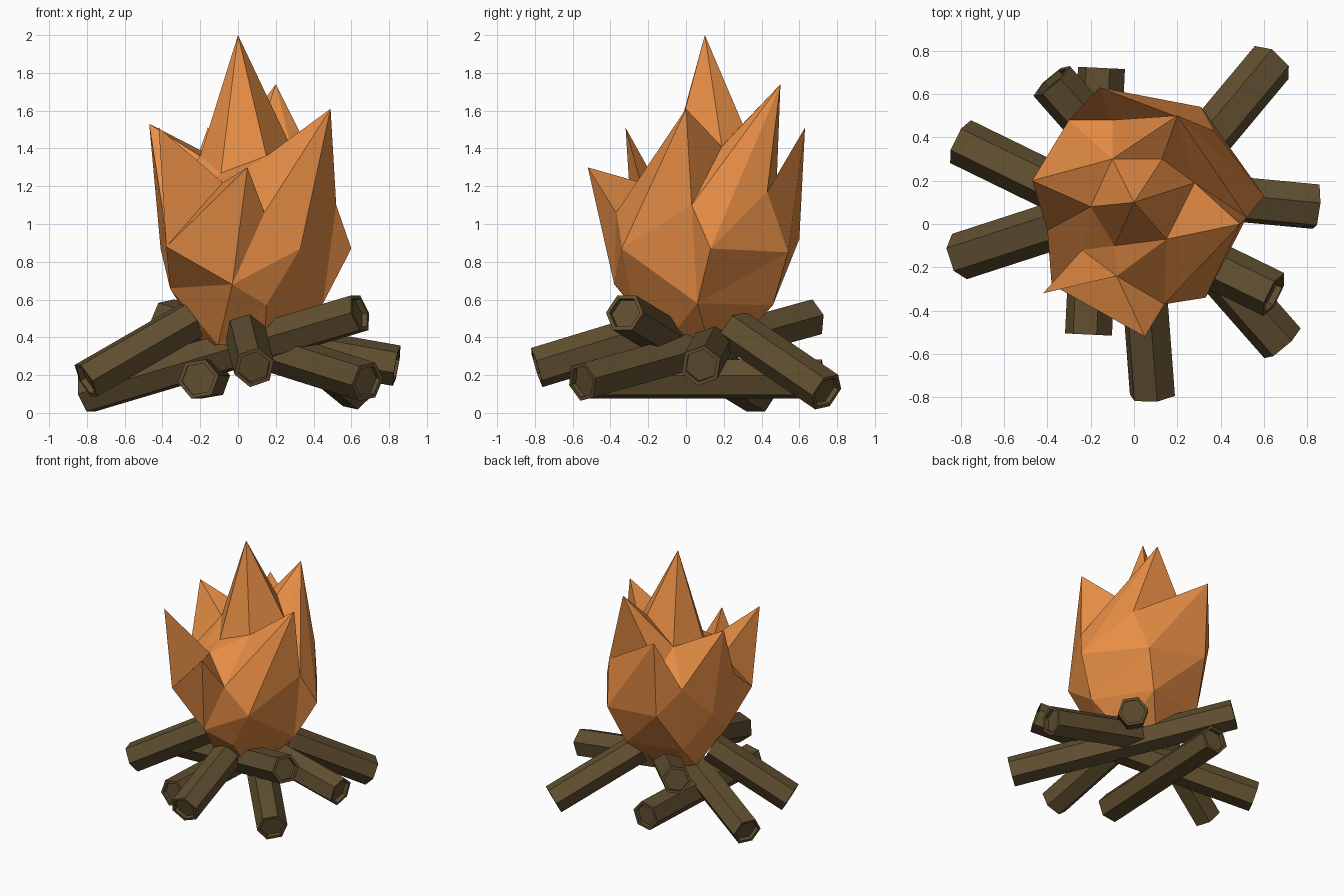
import bpy, bmesh, math
from mathutils import Vector

if "Cube" in bpy.data.objects:
    bpy.data.objects.remove(bpy.data.objects["Cube"])


def material(name, rgb):
    m = bpy.data.materials.new(name)
    m.diffuse_color = (*rgb, 1)
    m.use_nodes = True
    m.node_tree.nodes["Principled BSDF"].inputs["Base Color"].default_value = m.diffuse_color
    return m


def add_object(name, bm, mat):
    bmesh.ops.recalc_face_normals(bm, faces=bm.faces)
    me = bpy.data.meshes.new(name)
    bm.to_mesh(me)
    bm.free()
    me.materials.append(mat)
    ob = bpy.data.objects.new(name, me)
    bpy.context.collection.objects.link(ob)
    return ob


wood = material("wood", (0.117, 0.078, 0.03))
fire = material("fire", (0.80, 0.27, 0.06))


# Hexagonal log between two points, with a shallow recess in each end
def log(name, a, b, roll=0, radius=0.11):
    a, b = Vector(a), Vector(b)
    axis = (b - a).normalized()
    side = axis.cross(Vector((0, 0, 1))).normalized()
    up = side.cross(axis)
    bm = bmesh.new()
    stations = [(a + axis * 0.03, 0.8), (a, 0.8), (a, 1), (b, 1), (b, 0.8), (b - axis * 0.03, 0.8)]
    angles = [math.radians(60 * k + roll) for k in range(6)]
    rings = []
    for centre, scale in stations:
        rings.append([bm.verts.new(centre + radius * scale * (side * math.cos(t) + up * math.sin(t)))
                      for t in angles])
    for r, s in zip(rings, rings[1:]):
        for k in range(6):
            bm.faces.new((r[k], r[(k + 1) % 6], s[(k + 1) % 6], s[k]))
    bm.faces.new(rings[0])
    bm.faces.new(rings[-1])
    add_object(name, bm, wood)


# Three long crossing logs and four short ones leaning into the fire
logs = [
    ((-0.80, 0.38, 0.10), (0.645, -0.325, 0.53), 0),
    ((0.685, -0.55, 0.165), (-0.38, 0.66, 0.50), 10),
    ((-0.21, -0.51, 0.18), (-0.15, 0.72, 0.18), 10),
    ((-0.805, -0.15, 0.17), (-0.25, 0.03, 0.49), 0),
    ((0.84, 0.08, 0.25), (0.10, 0.15, 0.38), 20),
    ((0.635, 0.745, 0.11), (0.23, 0.26, 0.44), 10),
    ((0.085, -0.79, 0.24), (0.04, -0.20, 0.42), 20),
]
for i, (a, b, roll) in enumerate(logs):
    log(f"log_{i + 1}", a, b, roll)

# Flame: spike tips, the valleys between them and the rounded belly
tips = [(0, 0.1, 2), (0.49, 0, 1.61), (0.2, 0.5, 1.74), (0.05, -0.52, 1.3),
        (-0.42, -0.32, 1.51), (-0.16, 0.63, 1.51), (-0.47, 0.2, 1.53)]
valleys = [(0.15, -0.07, 1.36), (-0.09, -0.1, 1.27), (-0.2, 0.08, 1.36), (-0.1, 0.3, 1.34),
           (0.28, 0.19, 1.41), (0.13, 0.3, 1.53), (-0.24, -0.12, 1.15), (-0.08, -0.24, 1.22)]
belly = [(0.14, -0.37, 1.06), (0.52, 0.03, 1.1), (0.37, 0.43, 1.17), (-0.1, 0.48, 1.22),
         (-0.4, -0.03, 1.08), (-0.3, 0.48, 1.12),
         (-0.38, -0.28, 0.88), (0.33, -0.34, 0.87), (0.6, 0.13, 0.87),
         (0.31, 0.54, 0.85), (-0.16, 0.6, 0.92), (-0.41, 0.25, 0.87)]
base = [(-0.03, -0.38, 0.68), (-0.36, 0, 0.66), (0.15, -0.28, 0.57),
        (0.45, 0.06, 0.58), (0.2, 0.46, 0.57), (-0.25, 0.4, 0.6)]
base += [(0.02 + 0.21 * math.cos(t), 0.06 + 0.21 * math.sin(t), 0.36)
         for t in (k * math.tau / 5 + 0.3 for k in range(5))]

# Wrap the points by their directions from the core, then restore positions
core = Vector((0.03, 0.06, 0.85))
bm = bmesh.new()
vert = {}
for p in tips + valleys + belly + base:
    d = Vector(p) - core
    d.z *= 0.45 if p in tips else 0.7
    vert[p] = bm.verts.new(d.normalized())
bmesh.ops.convex_hull(bm, input=list(bm.verts))
for p, v in vert.items():
    v.co = p


# Turn the diagonal of a quad so that two opposite points become joined
def join_across(p, q):
    ends = {vert[p], vert[q]}
    for e in bm.edges:
        if {v for f in e.link_faces for v in f.verts} - set(e.verts) == ends:
            bmesh.ops.rotate_edges(bm, edges=[e], use_ccw=False)
            return


# Creases that separate neighbouring spikes
for p, q in [(valleys[7], belly[0]), (valleys[6], tips[3]), (valleys[6], belly[6]),
             (tips[5], belly[2]), (belly[3], belly[2]),
             (valleys[4], belly[1]), (tips[2], belly[1]), (tips[2], belly[8]),
             (base[0], base[1])]:
    join_across(p, q)
add_object("flame", bm, fire)
